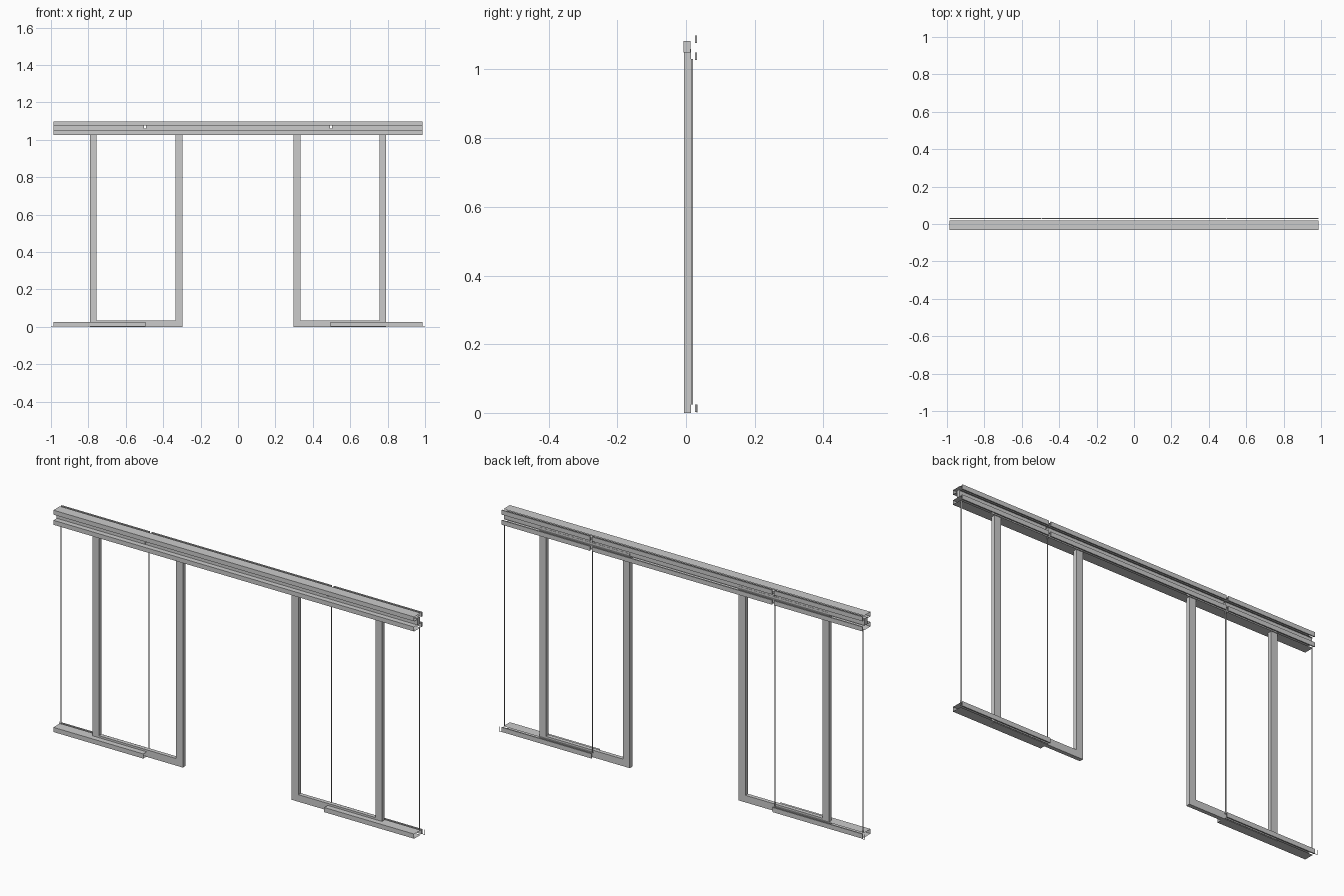
import bpy

if "Cube" in bpy.data.objects:
    bpy.data.objects.remove(bpy.data.objects["Cube"])


def mesh(name, verts, faces):
    me = bpy.data.meshes.new(name)
    me.from_pydata(verts, [], faces)
    me.update()
    ob = bpy.data.objects.new(name, me)
    bpy.context.collection.objects.link(ob)
    return ob


def box(name, x, y, z):
    """Box from three (low, high) ranges."""
    x, y, z = sorted(x), sorted(y), sorted(z)
    v = [(a, b, c) for a in x for b in y for c in z]
    f = [(0, 1, 3, 2), (4, 6, 7, 5), (0, 4, 5, 1), (2, 3, 7, 6), (0, 2, 6, 4), (1, 5, 7, 3)]
    return mesh(name, v, f)


def sheet(name, x, profile):
    """Folded sheet: an open (y, z) profile swept along x."""
    x = sorted(x)
    v = [(a, py, pz) for py, pz in profile for a in x]
    f = [(2*i, 2*i + 1, 2*i + 3, 2*i + 2) for i in range(len(profile) - 1)]
    return mesh(name, v, f)


def channel(y0, y1, z0, z1):
    """C profile, open towards the back."""
    return [(y1, z1), (y0, z1), (y0, z0), (y1, z0)]


END = 0.987
GAP = 0.503
UPPER, LOWER, SILL = (1.077, 1.099), (1.027, 1.049), (0.002, 0.025)

# Header: two long folded channels, one above the other
sheet("header_upper_channel", (-END, END), channel(-0.033, 0.018, *UPPER))
sheet("header_lower_channel", (-END, END), channel(-0.033, 0.018, *LOWER))

# Header web and back cover strips, split at the panel joints
for tag, x in (("left", (-END, -GAP)), ("middle", (-0.492, 0.492)), ("right", (GAP, END))):
    box("header_web_" + tag, x, (-0.007, 0.013), (1.049, 1.083))
    for level, z in (("upper", UPPER), ("lower", LOWER)):
        box(f"header_back_strip_{level}_{tag}", x, (0.026, 0.032), z)

for s, side in ((-1, "left"), (1, "right")):
    # Sliding leaf frame
    depth = (-0.006, 0.014)
    box("leaf_inner_post_" + side, (s*0.298, s*0.335), depth, (0, 1.06))
    box("leaf_outer_post_" + side, (s*0.757, s*0.792), depth, (0, 1.06))
    box("leaf_bottom_rail_" + side, (s*0.298, s*0.792), depth, (0, 0.035))
    box("leaf_top_rail_" + side, (s*0.298, s*0.792), depth, (1.03, 1.06))

    # Floor sill: folded channel and back strip
    sheet("sill_channel_" + side, (s*0.495, s*END), channel(-0.033, 0.018, *SILL))
    box("sill_back_strip_" + side, (s*0.495, s*END), (0.026, 0.032), SILL)

    # Thin upright edges of the fixed panel
    for x, where in ((0.499, "inner"), (0.982, "outer")):
        box(f"panel_edge_{where}_{side}", (s*(x - 0.0004), s*(x + 0.0004)),
            (0.014, 0.021), (0.025, 1.03))

    # Small L-shaped clip at the outer sill end
    box("sill_clip_" + side, (s*0.9992, s*1.0), (0.031, 0.033), SILL)
    box("sill_clip_foot_" + side, (s*END, s*1.0), (0.031, 0.033), (0.0005, 0.002))
